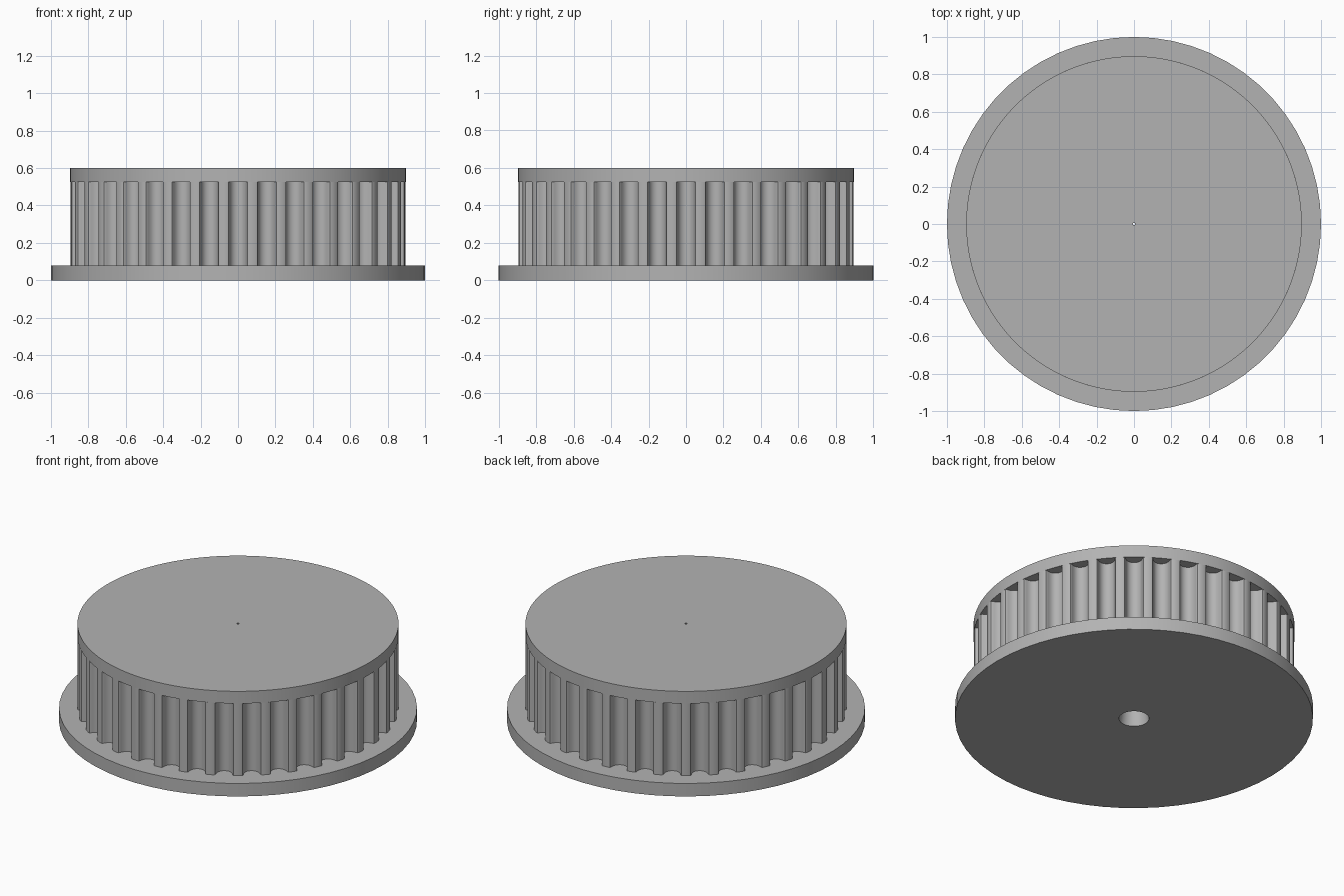
import bpy, bmesh
from math import sin, cos, tau, radians, asin, sqrt

if "Cube" in bpy.data.objects:
    bpy.data.objects.remove(bpy.data.objects["Cube"])

TEETH = 36
BODY_R, FLANGE_R = 0.897, 1.0
FLANGE_TOP, CAP_BOTTOM, TOP = 0.08, 0.525, 0.6

grey = bpy.data.materials.new("plain grey")
grey.use_nodes = True
grey.diffuse_color = (0.45, 0.45, 0.45, 1)
grey.node_tree.nodes["Principled BSDF"].inputs["Base Color"].default_value = (0.45, 0.45, 0.45, 1)


def circle(radius, sides):
    return [(radius * cos(tau * i / sides), radius * sin(tau * i / sides)) for i in range(sides)]


def toothed_outline():
    """Circle with rounded belt grooves, one centred on each axis."""
    # half groove as (half width, depth) from lip to floor
    half = [(.0595, 0), (.052, .003), (.048, .0105), (.0463, .019), (.0438, .0275),
            (.0404, .0355), (.0361, .0432), (.0287, .051), (.0199, .0566), (.0102, .06)]
    groove = [(-w, d) for w, d in half] + [(0, .0612)] + [(w, d) for w, d in reversed(half)]
    lip = asin(half[0][0] / BODY_R)
    chord_x = sqrt(BODY_R ** 2 - half[0][0] ** 2)
    points = []
    for i in range(TEETH):
        a = tau * i / TEETH
        for w, d in groove:
            x = chord_x - d
            points.append((x * cos(a) - w * sin(a), x * sin(a) + w * cos(a)))
        # middle of the land keeps it round
        m = a + tau / TEETH / 2
        points.append((BODY_R * cos(m), BODY_R * sin(m)))
    return points


def prism(name, outline, z0, z1):
    bm = bmesh.new()
    base = bm.faces.new([bm.verts.new((x, y, z0)) for x, y in outline])
    top = bmesh.ops.extrude_face_region(bm, geom=[base])["geom"]
    bmesh.ops.translate(bm, vec=(0, 0, z1 - z0),
                        verts=[v for v in top if isinstance(v, bmesh.types.BMVert)])
    bmesh.ops.recalc_face_normals(bm, faces=bm.faces)
    mesh = bpy.data.meshes.new(name)
    bm.to_mesh(mesh)
    bm.free()
    mesh.materials.append(grey)
    ob = bpy.data.objects.new(name, mesh)
    bpy.context.collection.objects.link(ob)
    return ob


parts = [
    prism("bottom_flange", circle(FLANGE_R, 60), 0, FLANGE_TOP),
    prism("toothed_ring", toothed_outline(), FLANGE_TOP, CAP_BOTTOM),
    prism("top_cap", circle(BODY_R, 144), CAP_BOTTOM, TOP),
]

# Tapered shaft bore, wide below and a pinhole on top
bpy.ops.mesh.primitive_cone_add(vertices=32, radius1=0.087, radius2=0.004, depth=0.64,
                                location=(0, 0, 0.3))
bore = bpy.context.object
bore.name = "bore_cutter"
bore.hide_render = True
bore.data.materials.append(grey)

for ob in parts:
    bpy.ops.object.select_all(action="DESELECT")
    bpy.context.view_layer.objects.active = ob
    ob.select_set(True)
    cut = ob.modifiers.new("bore", "BOOLEAN")
    cut.operation = "DIFFERENCE"
    cut.solver = "EXACT"
    cut.object = bore
    bpy.ops.object.modifier_apply(modifier=cut.name)
    bpy.ops.object.shade_smooth_by_angle(angle=radians(30))

bpy.data.objects.remove(bore)
